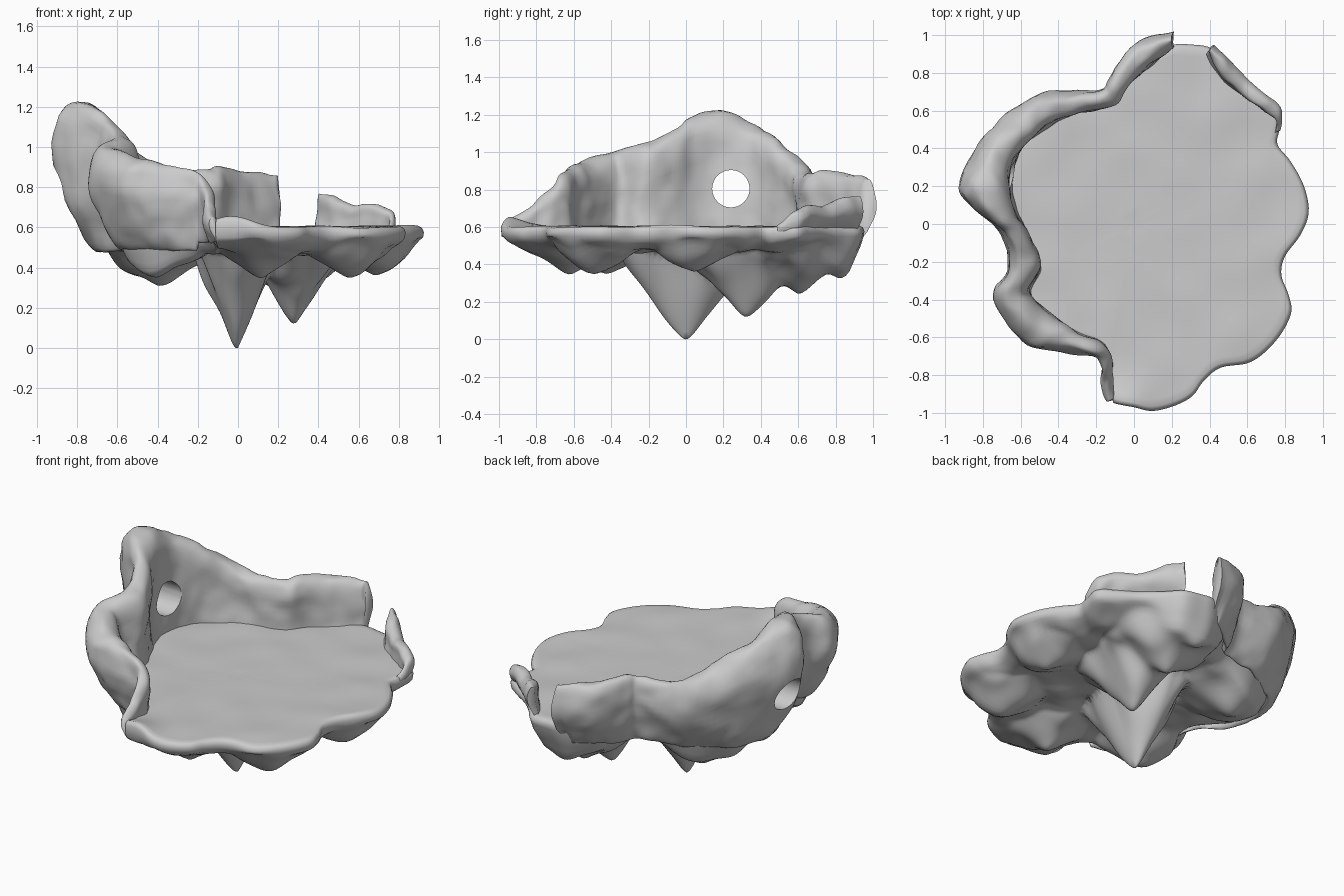
import bpy, bmesh, math
from mathutils import Vector, noise

if "Cube" in bpy.data.objects:
    bpy.data.objects.remove(bpy.data.objects["Cube"])

# wall stations: inner foot x, y, outer bulge x, y, top z
LEFT_WALL = [
    (-.10, -.92, -.14, -.94, .65), (-.11, -.82, -.18, -.84, .72), (-.12, -.70, -.19, -.74, .80),
    (-.18, -.61, -.23, -.69, .88), (-.30, -.55, -.42, -.68, .92), (-.44, -.46, -.59, -.62, .95),
    (-.53, -.36, -.74, -.40, 1.0), (-.48, -.22, -.67, -.22, 1.05), (-.54, -.07, -.72, -.03, 1.13),
    (-.61, .08, -.86, .08, 1.21), (-.63, .23, -.93, .20, 1.22), (-.60, .36, -.83, .40, 1.13),
    (-.50, .47, -.70, .55, 1.04), (-.35, .56, -.48, .69, .92), (-.12, .62, -.20, .71, .88),
    (-.03, .71, -.14, .77, .89), (.08, .82, 0, .95, .88), (.20, .92, .20, 1.0, .84)]
RIGHT_WALL = [
    (.39, .90, .42, .94, .76), (.45, .78, .50, .86, .75), (.55, .69, .59, .77, .72),
    (.68, .60, .71, .69, .71), (.75, .56, .79, .61, .68), (.75, .48, .78, .49, .62)]
# free rim of the floor, clockwise from behind to the front
RIM = [
    (.30, .95), (.41, .93), (.49, .84), (.58, .75), (.70, .67), (.78, .60), (.77, .50), (.76, .42),
    (.83, .33), (.90, .20), (.925, .06), (.88, -.06), (.80, -.17), (.78, -.27), (.82, -.38),
    (.83, -.48), (.75, -.62), (.62, -.73), (.46, -.76), (.37, -.83), (.31, -.91), (.22, -.96),
    (.10, -.99), (0, -.97), (-.10, -.95)]
# hanging rock spikes: x, y, tip z, radius x, radius y
SPIKES = [
    (-.01, 0, 0, .20, .38), (.28, .32, .13, .24, .36), (.27, .60, .25, .32, .34),
    (.25, .82, .33, .34, .25), (-.40, .38, .31, .32, .36), (-.40, -.42, .35, .27, .25),
    (.12, -.62, .36, .20, .25), (.55, -.48, .35, .22, .25), (.68, .05, .36, .22, .22)]


def spline(pts, i, t, closed):
    """Catmull-Rom point on segment i."""
    n = len(pts)
    g = lambda k: pts[k % n] if closed else pts[max(0, min(n - 1, k))]
    return [.5 * (2 * b + (c - a) * t + (2 * a - 5 * b + 4 * c - d) * t * t
            + (3 * b - a - 3 * c + d) * t ** 3)
            for a, b, c, d in zip(g(i - 1), g(i), g(i + 1), g(i + 2))]


def smooth_path(pts, steps, closed=False):
    n = len(pts) if closed else len(pts) - 1
    out = [spline(pts, i, k / steps, closed) for i in range(n) for k in range(steps)]
    return out if closed else out + [list(pts[-1])]


def rough(v, amount):
    return v + noise.noise_vector(v * 5) * amount + noise.noise_vector(v * 12) * amount * .5


def finish(bm, name):
    bmesh.ops.recalc_face_normals(bm, faces=bm.faces)
    me = bpy.data.meshes.new(name)
    bm.to_mesh(me)
    bm.free()
    ob = bpy.data.objects.new(name, me)
    bpy.context.collection.objects.link(ob)
    return ob


def shade(ob):
    bpy.ops.object.select_all(action='DESELECT')
    ob.select_set(True)
    bpy.context.view_layer.objects.active = ob
    bpy.ops.object.shade_smooth_by_angle(angle=math.radians(70))


def bridge(bm, rings):
    for a, b in zip(rings, rings[1:]):
        for j in range(len(a)):
            k = (j + 1) % len(a)
            bm.faces.new((a[j], a[k], b[k], b[j]))


# floor slab with spiky underside
def underside(x, y, t):
    base = .475 + .07 * max(0, (t - .8) / .2) ** 2
    total = 0
    for sx, sy, tip, rx, ry in SPIKES:
        d = math.hypot((x - sx) / rx, (y - sy) / ry)
        d *= 1 + .25 * noise.noise(Vector((x * 6, y * 6, 1)))
        d = (math.sqrt(d * d + .006) - .0775) / .9255   # rounded tip
        total += max(0, (base - tip) * (1 - d)) ** 5
    edge = min(1, (1 - t) / .09)   # keep the rim itself thin
    z = base - total ** .2 * edge
    return z + .03 * noise.noise(Vector((x * 6, y * 6, 3))) * min(1, math.hypot(x, y) * 4)


def build_floor():
    foot = [(a + (c - a) * .32, b + (d - b) * .32) for a, b, c, d, _ in LEFT_WALL]
    outline = smooth_path(foot + RIM, 5, True)
    bm = bmesh.new()
    rings = []
    top_c = bm.verts.new((0, 0, .6))
    bot_c = bm.verts.new((0, 0, 0))

    def ring(t, zf):
        rings.append([bm.verts.new((x * t, y * t, zf(x * t, y * t, t))) for x, y in outline])

    def top(x, y, t):
        lip = .06 * math.exp(-((x + .04) ** 2 + (y + .97) ** 2) / .02)
        return .603 + lip + .015 * noise.noise(Vector((x * 4, y * 4, 0))) * t

    for k in range(1, 16):
        ring(k / 16, top)
    ring(.975, top)
    ring(.99, lambda x, y, t: top(x, y, t) - .008)
    ring(1, lambda x, y, t: top(x, y, t) - .028)
    ring(.995, lambda x, y, t: .55)
    for k in range(47, 0, -1):
        ring(k / 48, underside)
    bridge(bm, rings)
    n = len(outline)
    for j in range(n):
        bm.faces.new((top_c, rings[0][j], rings[0][(j + 1) % n]))
        bm.faces.new((bot_c, rings[-1][j], rings[-1][(j + 1) % n]))
    return finish(bm, "rock_floor")


# leaning wall: cross-section swept along stations (f across, h up)
SECTION = [(.05, .1), (.09, .3), (.1, .55), (.09, .78), (.22, .93), (.5, 1), (.75, .98), (.93, .85),
           (1, .64), (.86, .4), (.62, .19), (.38, .03), (.18, -.03)]


def build_wall(stations, name, base):
    section = smooth_path(SECTION, 3, True)
    path = smooth_path(stations, 7)
    bm = bmesh.new()
    rings = []
    for i, (ix, iy, ox, oy, top) in enumerate(path):
        foot = base + (.04 if math.hypot(ox - ix, oy - iy) < .1 else 0)
        ring = []
        for f, h in section:
            v = Vector((ix + (ox - ix) * f, iy + (oy - iy) * f, foot + (top - foot) * h))
            ring.append(bm.verts.new(rough(v, .02)))
        rings.append(ring)
    bridge(bm, rings)
    bm.faces.new(rings[0])
    bm.faces.new(rings[-1])
    return finish(bm, name)


shade(build_floor())
wall = build_wall(LEFT_WALL, "tall_wall", .5)
shade(build_wall(RIGHT_WALL, "low_back_wall", .53))

# round window through the tall wall
bpy.ops.mesh.primitive_cylinder_add(vertices=32, radius=.1, depth=.9,
                                    location=(-.85, .24, .805), rotation=(0, math.pi / 2, 0))
cutter = bpy.context.object
cutter.name = "window_cutter"
cutter.hide_render = True
mod = wall.modifiers.new("window", 'BOOLEAN')
mod.operation, mod.solver, mod.object = 'DIFFERENCE', 'EXACT', cutter
bpy.context.view_layer.objects.active = wall
bpy.ops.object.modifier_apply(modifier="window")
bpy.data.objects.remove(cutter)
shade(wall)
